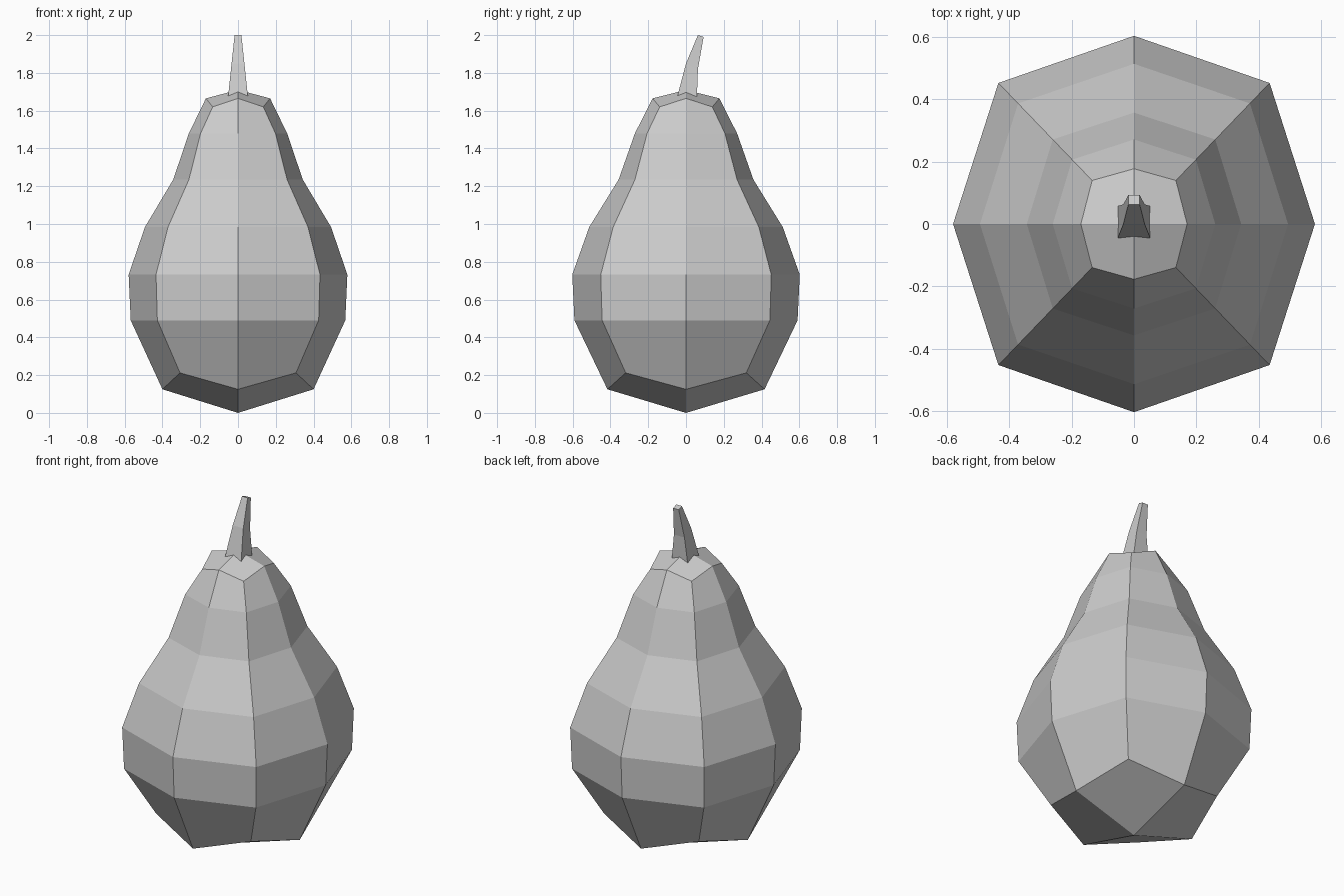
import bpy
import bmesh

if "Cube" in bpy.data.objects:
    bpy.data.objects.remove(bpy.data.objects["Cube"], do_unlink=True)

grey = bpy.data.materials.new("light grey")
grey.use_nodes = True
colour = (0.6, 0.6, 0.6, 1)
grey.diffuse_color = colour
grey.node_tree.nodes["Principled BSDF"].inputs["Base Color"].default_value = colour


def bridge(bm, lower, upper):
    """Join two rings of vertices with quads."""
    n = len(lower)
    for i in range(n):
        j = (i + 1) % n
        bm.faces.new((lower[i], lower[j], upper[j], upper[i]))


def finish(name, bm):
    bmesh.ops.recalc_face_normals(bm, faces=bm.faces)
    mesh = bpy.data.meshes.new(name)
    bm.to_mesh(mesh)
    bm.free()
    mesh.materials.append(grey)
    obj = bpy.data.objects.new(name, mesh)
    bpy.context.collection.objects.link(obj)
    return obj


# Pear body: eight-sided rings, given as
# (side radius, side height, corner offset, corner height)
DEPTH = 1.04
profile = [
    (0.40, 0.125, 0.307, 0.212),
    (0.568, 0.49, 0.427, 0.49),
    (0.579, 0.732, 0.434, 0.732),
    (0.493, 0.983, 0.371, 0.983),
    (0.343, 1.235, 0.26, 1.235),
    (0.26, 1.48, 0.198, 1.48),
    (0.17, 1.665, 0.134, 1.62),
]
around = [(1, 0), (1, 1), (0, 1), (-1, 1), (-1, 0), (-1, -1), (0, -1), (1, -1)]

bm = bmesh.new()
rings = []
for side_r, side_z, corner_r, corner_z in profile:
    ring = []
    for dx, dy in around:
        r, z = (corner_r, corner_z) if dx and dy else (side_r, side_z)
        ring.append(bm.verts.new((dx * r, dy * r * DEPTH, z)))
    rings.append(ring)
for lower, upper in zip(rings, rings[1:]):
    bridge(bm, lower, upper)

# Each end closes with four quads meeting at a centre point
for ring, z in ((rings[0], 0), (rings[-1], 1.71)):
    centre = bm.verts.new((0, 0, z))
    for i in range(0, 8, 2):
        bm.faces.new((centre, ring[i], ring[i + 1], ring[(i + 2) % 8]))
finish("pear_body", bm)

# Stem: four-sided, tapering and leaning backwards, sunk into the body
# (half width, front y, front z, back y, back z)
sections = [
    (0.054, -0.05, 1.66, 0.057, 1.65),
    (0.034, 0.0, 1.85, 0.063, 1.82),
    (0.018, 0.063, 2.0, 0.093, 1.99),
]
bm = bmesh.new()
rings = []
for w, front_y, front_z, back_y, back_z in sections:
    corners = ((-w, front_y, front_z), (w, front_y, front_z),
               (w, back_y, back_z), (-w, back_y, back_z))
    rings.append([bm.verts.new(c) for c in corners])
for lower, upper in zip(rings, rings[1:]):
    bridge(bm, lower, upper)
bm.faces.new(rings[0])
bm.faces.new(rings[-1])
finish("stem", bm)
